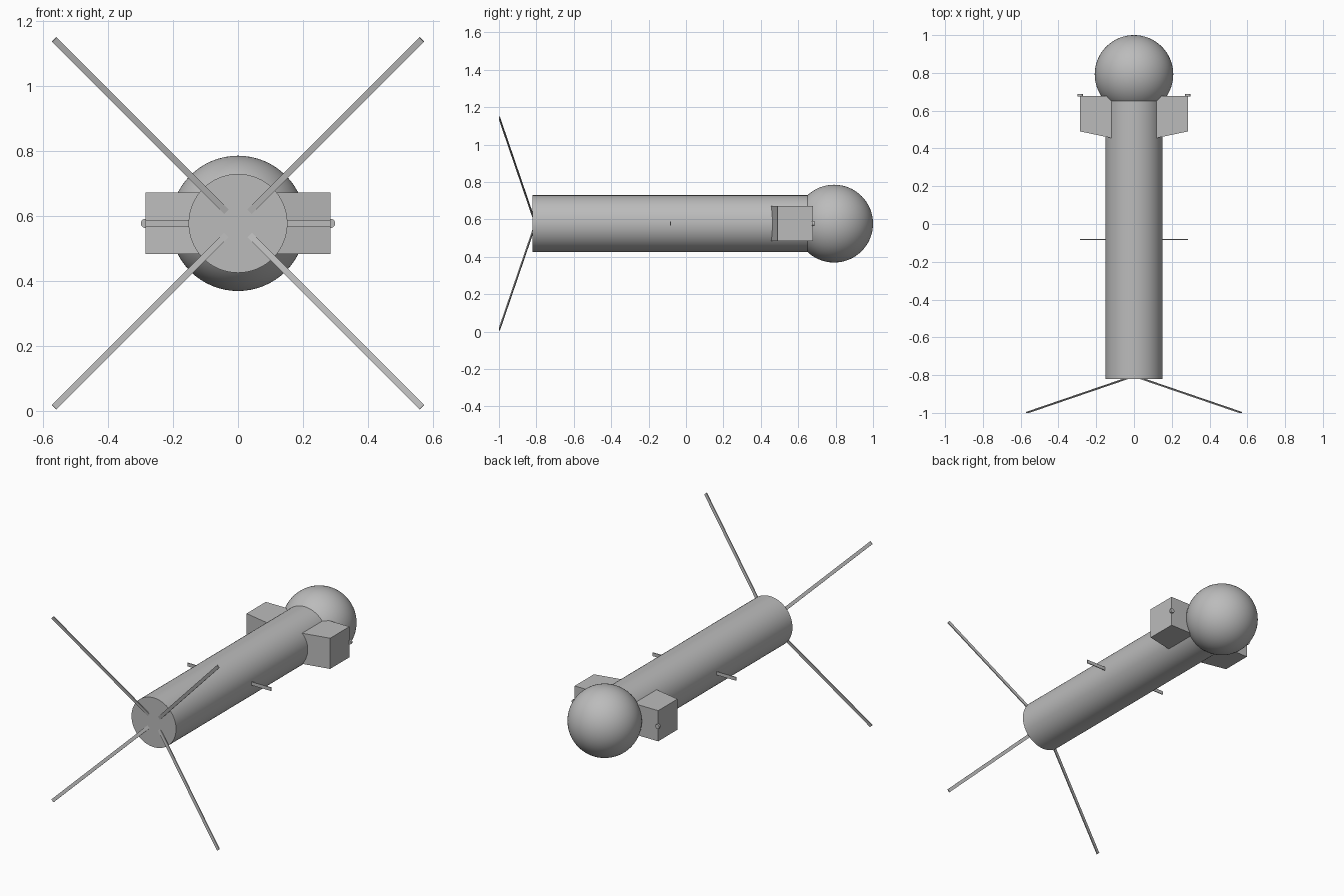
import bpy, bmesh, math
from mathutils import Vector, Matrix

cube = bpy.data.objects.get("Cube")
if cube:
    bpy.data.objects.remove(cube, do_unlink=True)

AXIS_Z = 0.577
grey = bpy.data.materials.new("plain grey")
grey.use_nodes = True
grey.diffuse_color = (0.5, 0.5, 0.5, 1)
grey.node_tree.nodes["Principled BSDF"].inputs["Base Color"].default_value = (0.5, 0.5, 0.5, 1)


def finish(name, bm, smooth=False):
    bmesh.ops.recalc_face_normals(bm, faces=bm.faces)
    mesh = bpy.data.meshes.new(name)
    bm.to_mesh(mesh)
    bm.free()
    mesh.materials.append(grey)
    obj = bpy.data.objects.new(name, mesh)
    bpy.context.collection.objects.link(obj)
    if smooth:
        bpy.ops.object.select_all(action="DESELECT")
        obj.select_set(True)
        bpy.context.view_layer.objects.active = obj
        bpy.ops.object.shade_smooth_by_angle(angle=math.radians(35))
    return obj


def cylinder_y(name, x, y0, y1, radius, sides):
    bm = bmesh.new()
    place = Matrix.Translation((x, (y0 + y1) / 2, AXIS_Z)) @ Matrix.Rotation(math.pi / 2, 4, "X")
    bmesh.ops.create_cone(bm, cap_ends=True, segments=sides, radius1=radius,
                          radius2=radius, depth=y1 - y0, matrix=place)
    return finish(name, bm, True)


def strip(name, start, end, width, thickness, width_dir):
    """Flat bar between two points."""
    start, end = Vector(start), Vector(end)
    along = (end - start).normalized()
    across = Vector(width_dir).normalized()
    normal = along.cross(across)
    place = Matrix((along, across, normal)).transposed().to_4x4()
    place.translation = (start + end) / 2
    bm = bmesh.new()
    bmesh.ops.create_cube(bm, size=1)
    bmesh.ops.scale(bm, vec=((end - start).length, width, thickness), verts=bm.verts)
    bmesh.ops.transform(bm, matrix=place, verts=bm.verts)
    return finish(name, bm)


def prism(name, outline, z0, z1):
    bm = bmesh.new()
    face = bm.faces.new([bm.verts.new((x, y, z0)) for x, y in outline])
    top = bmesh.ops.extrude_face_region(bm, geom=[face])["geom"]
    bmesh.ops.translate(bm, vec=(0, 0, z1 - z0),
                        verts=[v for v in top if isinstance(v, bmesh.types.BMVert)])
    return finish(name, bm)


# Main tube and round tank at the back
cylinder_y("body_tube", 0, -0.82, 0.66, 0.152, 64)
bm = bmesh.new()
bmesh.ops.create_uvsphere(bm, u_segments=64, v_segments=32, radius=0.208,
                          matrix=Matrix.Translation((0, 0.792, AXIS_Z)))
finish("rear_sphere", bm, True)

for side, s in (("left", 1), ("right", -1)):
    # Side pod with slanted front, and the small nozzle on its rear outer edge
    prism(side + "_pod", [(s * x, y) for x, y in
          ((0.08, 0.447), (0.285, 0.49), (0.285, 0.678), (0.08, 0.678))], 0.483, 0.672)
    cylinder_y(side + "_nozzle", s * 0.285, 0.674, 0.687, 0.014, 24)
    # Short flat side aerial
    strip(side + "_side_aerial", (s * 0.14, -0.083, AXIS_Z), (s * 0.285, -0.083, AXIS_Z),
          0.021, 0.005, (0, 0, 1))
    # Long splayed aerials at the front
    for level, t in (("upper", 1), ("lower", -1)):
        strip(f"{side}_{level}_aerial", (s * 0.03, -0.815, AXIS_Z + t * 0.03),
              (s * 0.565, -0.998, AXIS_Z + t * 0.565), 0.02, 0.006, (s, 0, -t))
